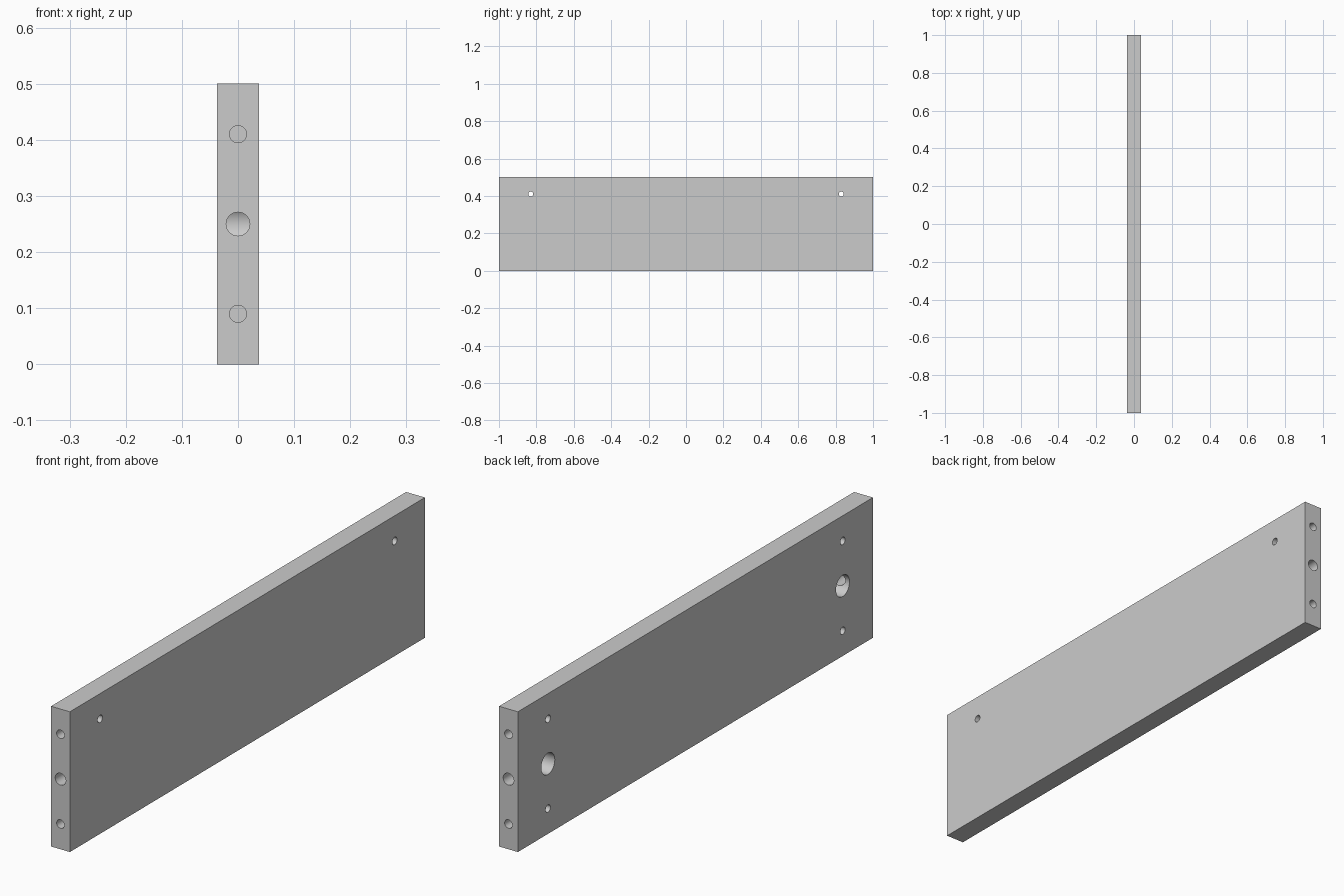
import bpy
from math import radians
from mathutils import Vector

if "Cube" in bpy.data.objects:
    bpy.data.objects.remove(bpy.data.objects["Cube"])

HX, HY, H = 0.037, 1.0, 0.5      # half thickness, half length, height
HOLE_Y = 0.83                    # face hole distance from centre

# Panel board
bpy.ops.mesh.primitive_cube_add(size=1, location=(0, 0, H / 2))
panel = bpy.context.object
panel.name = "panel_board"
panel.scale = (2 * HX, 2 * HY, H)
bpy.ops.object.transform_apply(location=True, rotation=True, scale=True)


def drill(start, end, radius):
    """Cut a round hole between two points."""
    a, b = Vector(start), Vector(end)
    bpy.ops.mesh.primitive_cylinder_add(
        vertices=48, radius=radius, depth=(b - a).length, location=(a + b) / 2,
        rotation=(b - a).to_track_quat('Z', 'Y').to_euler())
    cutter = bpy.context.object
    cutter.hide_render = True
    mod = panel.modifiers.new("hole", 'BOOLEAN')
    mod.operation = 'DIFFERENCE'
    mod.solver = 'EXACT'
    mod.object = cutter
    bpy.context.view_layer.objects.active = panel
    bpy.ops.object.modifier_apply(modifier=mod.name)
    bpy.data.objects.remove(cutter, do_unlink=True)


for s in (-1, 1):
    y, out = s * HOLE_Y, s * (HY + 0.05)
    # Pin holes: upper one goes through, lower one is blind
    drill((-HX - 0.05, y, 0.41), (HX + 0.05, y, 0.41), 0.0133)
    drill((-HX - 0.05, y, 0.09), (0.015, y, 0.09), 0.0133)
    # Large cam pocket and the bolt hole leading into it
    drill((-HX - 0.05, y, 0.25), (0.024, y, 0.25), 0.038)
    drill((0, out, 0.25), (0, y, 0.25), 0.021)
    # Dowel holes in the end
    for z in (0.09, 0.41):
        drill((0, out, z), (0, s * 0.88, z), 0.0152)

# Smooth hole walls, sharp panel edges
bpy.ops.object.select_all(action='DESELECT')
panel.select_set(True)
bpy.context.view_layer.objects.active = panel
bpy.ops.object.shade_smooth_by_angle(angle=radians(30))
